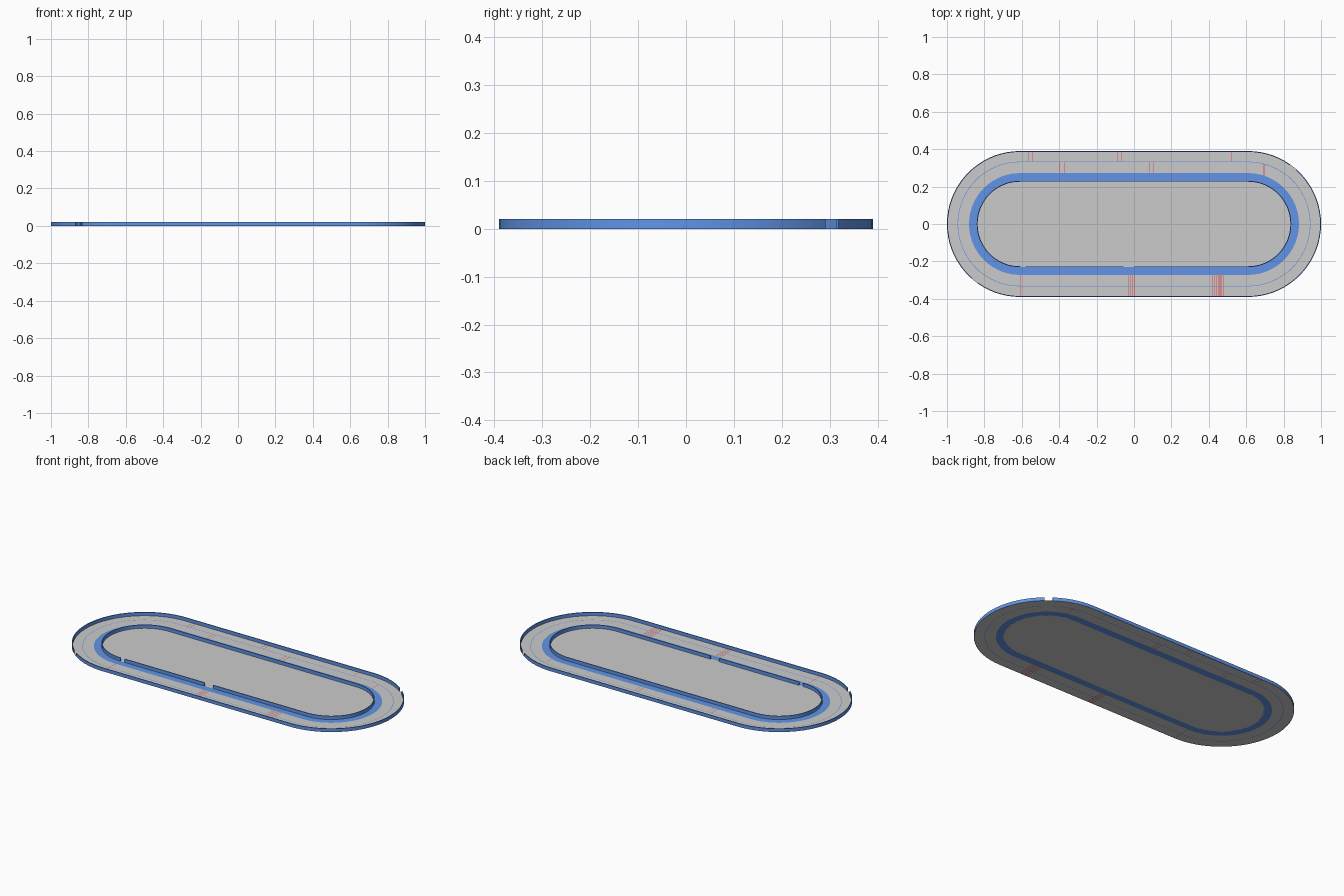
import bpy, bmesh, math

if "Cube" in bpy.data.objects:
    bpy.data.objects.remove(bpy.data.objects["Cube"])

A = 0.61      # half length of the straights
SEG = 36      # segments per half-circle bend


def material(name, rgb):
    m = bpy.data.materials.new(name)
    m.diffuse_color = (*rgb, 1)
    m.use_nodes = True
    m.node_tree.nodes["Principled BSDF"].inputs["Base Color"].default_value = m.diffuse_color
    return m


BLUE = material("blue_paint", (0.12, 0.3, 0.8))
RED = material("red_paint", (0.8, 0.08, 0.08))
GREY = material("grey_floor", (0.8, 0.8, 0.8))


def point(r, t):
    """Oval of bend radius r; t: 0-1 right bend, 1-2 back, 2-3 left bend, 3-4 front."""
    t %= 4
    if t <= 1:
        a = math.pi * (t - 0.5)
        return (A + r * math.cos(a), r * math.sin(a))
    if t < 2:
        return (A - 2 * A * (t - 1), r)
    if t <= 3:
        a = math.pi * (t - 1.5)
        return (-A + r * math.cos(a), r * math.sin(a))
    return (-A + 2 * A * (t - 3), -r)


def samples(t0, t1):
    ts = [t0]
    for i in range(math.ceil(t0 * SEG), math.floor(t1 * SEG) + 1):
        t = i / SEG
        if t0 + 1e-4 < t < t1 - 1e-4 and (i % SEG == 0 or int(t) % 2 == 0):
            ts.append(t)
    return ts + [t1]


def paint_marks(bm, xs, back):
    """Cut narrow cross marks into a floor band and paint them red."""
    half = 0.0014
    for x in xs:
        for cut in (x - half, x + half):
            faces = [f for f in bm.faces if (f.calc_center_median().y > 0) == back]
            geom = faces + list({e for f in faces for e in f.edges}) \
                + list({v for f in faces for v in f.verts})
            bmesh.ops.bisect_plane(bm, geom=geom, dist=1e-6,
                                   plane_co=(cut, 0, 0), plane_no=(1, 0, 0))
        for f in bm.faces:
            c = f.calc_center_median()
            if abs(c.x - x) < half and (c.y > 0) == back:
                f.material_index = 1


def finish(name, bm, mats=()):
    me = bpy.data.meshes.new(name)
    bm.to_mesh(me)
    bm.free()
    ob = bpy.data.objects.new(name, me)
    bpy.context.collection.objects.link(ob)
    for m in mats:
        me.materials.append(m)
    return ob


def strip(name, r0, r1, t0=0, t1=4, mat=None, height=0, back_marks=(), front_marks=()):
    """Flat band along the oval, optionally raised into a wall."""
    bm = bmesh.new()
    rows = [[bm.verts.new((*point(r, t), 0)) for r in (r0, r1)]
            for t in samples(t0, t1)]
    for a, b in zip(rows, rows[1:]):
        bm.faces.new((a[0], a[1], b[1], b[0]))
    bmesh.ops.remove_doubles(bm, verts=bm.verts[:], dist=1e-5)
    paint_marks(bm, back_marks, True)
    paint_marks(bm, front_marks, False)
    if height:
        res = bmesh.ops.extrude_face_region(bm, geom=bm.faces[:], use_keep_orig=True)
        top = [v for v in res["geom"] if isinstance(v, bmesh.types.BMVert)]
        bmesh.ops.translate(bm, verts=top, vec=(0, 0, height))
        bmesh.ops.recalc_face_normals(bm, faces=bm.faces[:])
    ob = finish(name, bm, (mat or GREY, RED) if back_marks or front_marks
                else (mat,) if mat else ())
    if height:
        bpy.ops.object.select_all(action='DESELECT')
        ob.select_set(True)
        bpy.context.view_layer.objects.active = ob
        bpy.ops.object.shade_smooth_by_angle(angle=math.radians(30))


# Infield
bm = bmesh.new()
bm.faces.new([bm.verts.new((*point(0.231, t), 0)) for t in samples(0, 4)[:-1]])
finish("infield", bm)

# Floor bands from the inside out, with red start and exchange marks
FRONT = [-0.608, -0.032, -0.021, -0.01, 0.001] + [0.422 + 0.0108 * i for i in range(6)]
strip("inner_blue_band", 0.231, 0.272, mat=BLUE)
strip("inner_lane", 0.272, 0.3305, front_marks=FRONT,
      back_marks=(-0.396, -0.374, 0.083, 0.104, 0.695))
strip("lane_line", 0.3305, 0.3335, mat=BLUE)
strip("outer_lane", 0.3335, 0.39, front_marks=FRONT,
      back_marks=(-0.566, -0.545, -0.088, -0.067, 0.521))

# Low outer wall in two halves with an opening in opposite bends
G0, G1 = (48.2 + 90) / 180, (54.8 + 90) / 180
for i, name in enumerate(("outer_wall_back", "outer_wall_front")):
    strip(name, 0.385, 0.39, G1 + 2 * i, G0 + 2 + 2 * i, BLUE, 0.02)


# Inner wall with two openings on the front straight
def front_t(x):
    return 3 + (x + A) / (2 * A)


strip("inner_wall_short", 0.226, 0.231, front_t(-0.58), front_t(-0.056), BLUE, 0.02)
strip("inner_wall_long", 0.226, 0.231, front_t(0.0), 4 + front_t(-0.605), BLUE, 0.02)
